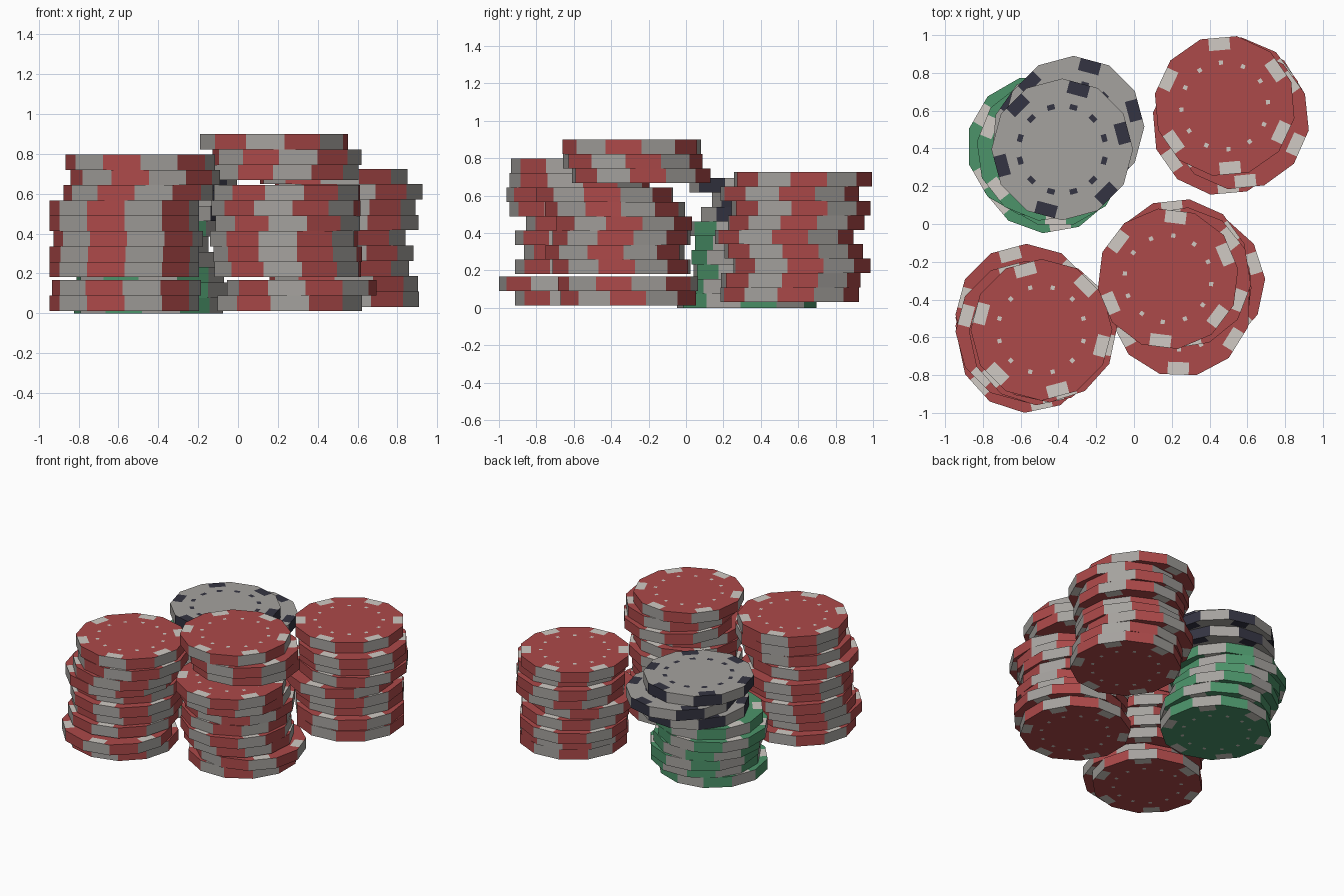
import bpy, bmesh, math
from mathutils import Vector

if "Cube" in bpy.data.objects:
    bpy.data.objects.remove(bpy.data.objects["Cube"])

R, H, SIDES = 0.375, 0.077, 12      # chip radius, thickness, sides


def material(name, rgb):
    m = bpy.data.materials.new(name)
    m.diffuse_color = (*rgb, 1)
    m.use_nodes = True
    m.node_tree.nodes["Principled BSDF"].inputs["Base Color"].default_value = m.diffuse_color
    return m


RED = material("red", (0.413, 0.067, 0.067))
GREEN = material("green", (0.072, 0.296, 0.144))
GRAY = material("gray", (0.376, 0.361, 0.342))
LIGHT = material("light_spot", (0.63, 0.59, 0.55))
NAVY = material("navy", (0.034, 0.034, 0.054))


def chip_mesh(name, body, edge, spot, tick):
    """Twelve-sided chip: alternate sides coloured, spots cut into both faces.
    Spots are centred on angles 0, 60, 120..."""
    me = bpy.data.meshes.new(name)
    for m in (body, edge, spot):
        me.materials.append(m)
    bm = bmesh.new()
    apothem = R * math.cos(math.pi / SIDES)
    half, depth = 0.056, 0.066

    def local(ang, along, out, z):
        c, s = math.cos(ang), math.sin(ang)
        return Vector((out * c - along * s, out * s + along * c, z))

    rims = []
    for z in (0, H):
        outline, rim = [], []
        for k in range(SIDES):
            ang = k * math.tau / SIDES
            corner = bm.verts.new(local(ang - math.pi / SIDES, 0, R, z))
            outline.append(corner)
            side = [corner]
            if k % 2 == 0:
                # notch holding one edge spot
                a, a2, b2, b = [bm.verts.new(local(ang, t, o, z)) for t, o in
                                ((-half, apothem), (-half, apothem - depth),
                                 (half, apothem - depth), (half, apothem))]
                outline += [a, a2, b2, b]
                side += [a, b]
                quad = [a, b, b2, a2]
                f = bm.faces.new(quad if z else quad[::-1])
                f.material_index = 2
            rim.append(side)
        bm.faces.new(outline if z else outline[::-1])
        rims.append(rim)
        # ring of small ticks printed on the face
        zt = z + (0.0012 if z else -0.0012)
        tw, th = tick
        for k in range(SIDES):
            ang = k * math.tau / SIDES
            v = [bm.verts.new(local(ang, t, o, zt)) for t, o in
                 ((-tw, 0.23 - th), (-tw, 0.23 + th), (tw, 0.23 + th), (tw, 0.23 - th))]
            f = bm.faces.new(v[::-1] if z else v)
            f.material_index = 2
    # side walls
    low, high = rims
    for k in range(SIDES):
        n = (k + 1) % SIDES
        lo = low[k] + [low[n][0]]
        hi = high[k] + [high[n][0]]
        f = bm.faces.new(lo + hi[::-1])
        f.material_index = 1 if k % 2 == 0 else 0
    bm.to_mesh(me)
    bm.free()
    return me


red_chip = chip_mesh("red_chip", RED, GRAY, LIGHT, (0.011, 0.011))
green_chip = chip_mesh("green_chip", GREEN, GRAY, LIGHT, (0.011, 0.011))
gray_chip = chip_mesh("gray_chip", GRAY, NAVY, NAVY, (0.02, 0.014))


def stack(name, mesh, base, chips):
    """Chips listed bottom to top as (x, y, turn in degrees)."""
    for i, (x, y, turn) in enumerate(chips):
        ob = bpy.data.objects.new(f"{name}_{i + 1}", mesh)
        ob.location = (x, y, base + i * H)
        ob.rotation_euler.z = math.radians(turn)
        bpy.context.collection.objects.link(ob)


# front left stack, with a small gap above the second chip
stack("left_red_low", red_chip, 0.012, [(-.57, -.54, 45), (-.56, -.625, 42)])
stack("left_red", red_chip, 0.181, [
    (-.57, -.54, 45), (-.57, -.49, 46), (-.55, -.54, 44), (-.57, -.48, 45),
    (-.57, -.57, 45), (-.50, -.585, 42), (-.465, -.57, 48), (-.49, -.56, 45)])

# front middle stack: three groups with gaps
stack("middle_red_low", red_chip, 0.012, [(.26, -.31, 30), (.32, -.31, 18)])
stack("middle_red", red_chip, 0.181, [
    (.25, -.345, 26), (.25, -.38, 22), (.23, -.345, 25),
    (.25, -.33, 30), (.24, -.38, 20), (.246, -.435, 28)])
stack("middle_red_top", red_chip, 0.668, [
    (.235, -.24, 36), (.246, -.285, 39), (.18, -.29, 23)])

# back right stack
stack("right_red", red_chip, 0.032, [
    (.54, .555, 35), (.53, .56, 38), (.49, .62, 33), (.51, .575, 36),
    (.47, .525, 35), (.54, .59, 32), (.52, .615, 37), (.555, .555, 36),
    (.48, .625, 35)])

# back left stack: green chips with gray ones on top
stack("green", green_chip, 0.0, [
    (-.45, .325, 40), (-.415, .36, 30), (-.44, .41, 36),
    (-.47, .40, 25), (-.51, .41, 30), (-.46, .39, 38)])
stack("gray", gray_chip, 6 * H, [(-.38, .45, 25), (-.32, .515, 15), (-.38, .395, 15)])
